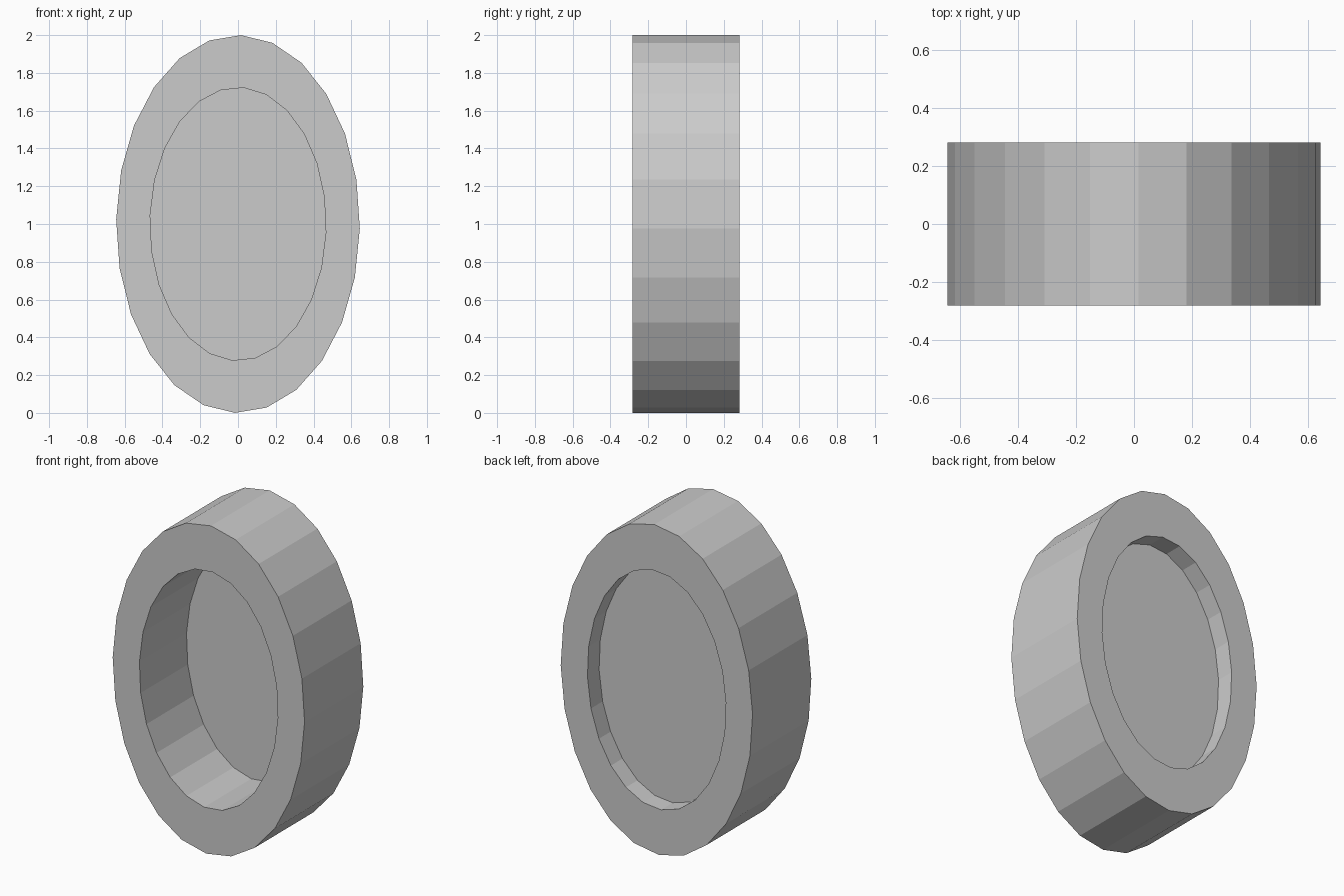
import bpy, bmesh
from math import sin, cos, radians

if "Cube" in bpy.data.objects:
    bpy.data.objects.remove(bpy.data.objects["Cube"])

SIDES = 24
HALF_DEPTH = 0.282


def ellipse(bm, rx, rz, y, offset):
    """Loop of vertices in the xz plane, offset in degrees from the top."""
    angles = [radians(offset + i * 360 / SIDES) for i in range(SIDES)]
    return [bm.verts.new((rx * sin(a), y, 1 + rz * cos(a))) for a in angles]


def finish(bm, name):
    mesh = bpy.data.meshes.new(name)
    bm.to_mesh(mesh)
    bm.free()
    obj = bpy.data.objects.new(name, mesh)
    bpy.context.collection.objects.link(obj)
    return obj


# Oval frame: rectangular section around an ellipse
OUTER = (0.645, 1.0, 1.4)
INNER = (0.466, 0.723, 3.7)
bm = bmesh.new()
loops = [ellipse(bm, rx, rz, y, off) for (rx, rz, off), y in (
    (OUTER, -HALF_DEPTH), (OUTER, HALF_DEPTH),
    (INNER, HALF_DEPTH), (INNER, -HALF_DEPTH))]
for a, b in zip(loops, loops[1:] + loops[:1]):
    for i in range(SIDES):
        j = (i + 1) % SIDES
        bm.faces.new((a[i], a[j], b[j], b[i]))
bmesh.ops.recalc_face_normals(bm, faces=bm.faces)
finish(bm, "oval_frame")

# Thin panel closing the opening, set towards the back
bm = bmesh.new()
bm.faces.new(ellipse(bm, INNER[0], INNER[1], 0.17, INNER[2]))
finish(bm, "inner_panel")
